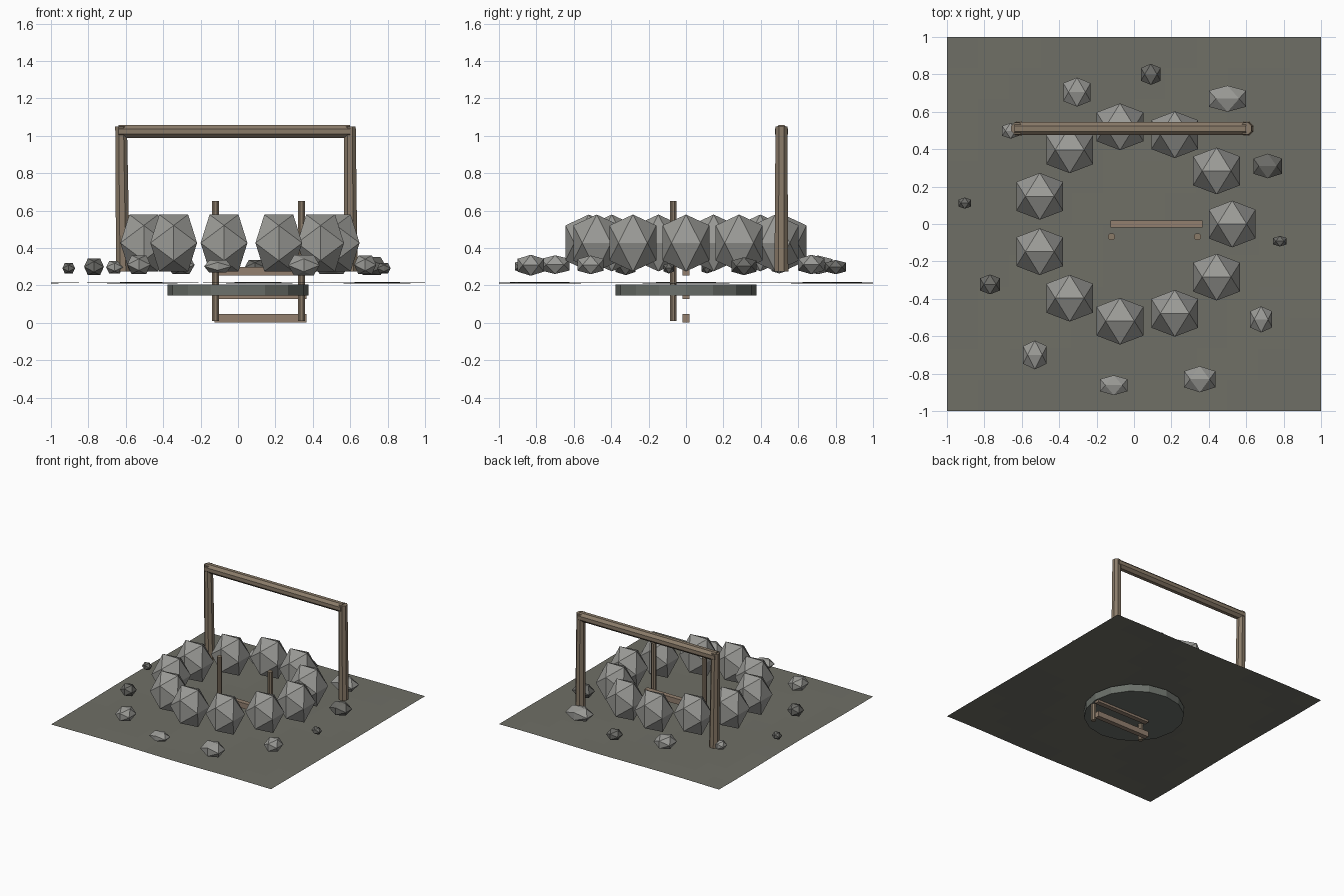
import bpy, math
from mathutils import Vector

if "Cube" in bpy.data.objects:
    bpy.data.objects.remove(bpy.data.objects["Cube"])


def mat(name, hex_colour):
    lin = [((int(hex_colour[i:i + 2], 16) / 255 + 0.055) / 1.055) ** 2.4 for i in (0, 2, 4)]
    m = bpy.data.materials.new(name)
    m.diffuse_color = (*lin, 1)
    m.use_nodes = True
    m.node_tree.nodes["Principled BSDF"].inputs["Base Color"].default_value = m.diffuse_color
    return m


GROUND = mat("ground earth", "6F6F66")
STONE = mat("pale stone", "9A9A96")
DARK = mat("dark stone", "6C6C68")
SHAFT = mat("shaft stone", "6B706A")
WOOD = mat("old timber", "8A7B69")
RUNG = mat("rung timber", "93806F")


def finish(name, m):
    ob = bpy.context.object
    ob.name = name
    ob.data.materials.append(m)
    return ob


def box(name, loc, size, m):
    bpy.ops.mesh.primitive_cube_add(size=1, location=loc)
    bpy.context.object.scale = size
    return finish(name, m)


def pole(name, a, b, r1, r2, sides, m):
    a, b = Vector(a), Vector(b)
    d = b - a
    bpy.ops.mesh.primitive_cone_add(vertices=sides, radius1=r1, radius2=r2, depth=d.length,
                                    location=(a + b) / 2)
    ob = bpy.context.object
    ob.rotation_euler = d.to_track_quat('Z', 'Y').to_euler()
    # turn the profile so that a flat side faces forward
    for v in ob.data.vertices:
        x, y = v.co.x, v.co.y
        c, s = math.cos(math.pi / sides), math.sin(math.pi / sides)
        v.co.x, v.co.y = x * c - y * s, x * s + y * c
    return finish(name, m)


# Twelve corners of an icosahedron lying edge-up, scaled so its half-size is 1
K = 2 / (1 + math.sqrt(5))
CORNERS = []
for s in (-1, 1):
    for t in (-1, 1):
        CORNERS += [(s * K, 0, t), (0, s, t * K), (s, t * K, 0)]
EDGE = 2 * K
FACES = []
for i in range(12):
    for j in range(i + 1, 12):
        for k in range(j + 1, 12):
            p, q, r = (Vector(CORNERS[n]) for n in (i, j, k))
            if all(abs((u - v).length - EDGE) < 0.01 for u, v in ((p, q), (q, r), (r, p))):
                out = (q - p).cross(r - p).dot(p) > 0
                FACES.append((i, j, k) if out else (i, k, j))


def rock(name, loc, half, m):
    me = bpy.data.meshes.new(name)
    me.from_pydata([[c * h for c, h in zip(p, half)] for p in CORNERS], [], FACES)
    me.materials.append(m)
    ob = bpy.data.objects.new(name, me)
    ob.location = loc
    bpy.context.collection.objects.link(ob)


# Gently uneven ground sheet
bpy.ops.mesh.primitive_grid_add(x_subdivisions=12, y_subdivisions=12, size=2, location=(0, 0, 0.214))
ground = finish("ground", GROUND)
for v in ground.data.vertices:
    v.co.z = 0.004 * math.sin(v.co.x * 5 + 1) * math.cos(v.co.y * 4)

# Shaft disc under the ground
bpy.ops.mesh.primitive_cylinder_add(vertices=16, radius=0.378, depth=0.06, location=(0, 0, 0.176))
finish("shaft_disc", SHAFT)

# Ring of eleven large stones
for i in range(11):
    a = math.tau * i / 11
    rock("ring_stone", (0.525 * math.cos(a), 0.525 * math.sin(a), 0.427), (0.125, 0.125, 0.152), STONE)

# Loose stones: x, y, z, half sizes, material
for x, y, z, hx, hy, hz, m in (
        (0.09, 0.80, 0.298, 0.053, 0.056, 0.038, DARK),
        (-0.305, 0.705, 0.31, 0.073, 0.078, 0.05, STONE),
        (0.5, 0.67, 0.312, 0.10, 0.07, 0.052, STONE),
        (-0.66, 0.498, 0.298, 0.045, 0.042, 0.034, STONE),
        (0.715, 0.31, 0.303, 0.077, 0.066, 0.048, DARK),
        (-0.905, 0.112, 0.292, 0.034, 0.03, 0.028, DARK),
        (0.78, -0.092, 0.292, 0.036, 0.028, 0.028, DARK),
        (-0.77, -0.323, 0.30, 0.053, 0.053, 0.045, DARK),
        (0.68, -0.51, 0.31, 0.059, 0.07, 0.05, STONE),
        (-0.53, -0.70, 0.311, 0.063, 0.077, 0.05, STONE),
        (0.352, -0.83, 0.308, 0.084, 0.07, 0.056, STONE),
        (-0.108, -0.862, 0.302, 0.073, 0.053, 0.034, STONE)):
    rock("loose_stone", (x, y, z), (hx, hy, hz), m)

# Timber gallows frame over the well
pole("left_post", (-0.615, 0.51, 0.275), (-0.625, 0.51, 1.05), 0.04, 0.034, 8, WOOD)
pole("right_post", (0.602, 0.51, 0.275), (0.598, 0.51, 1.05), 0.04, 0.034, 8, WOOD)
pole("cross_beam", (-0.64, 0.51, 1.023), (0.60, 0.51, 1.023), 0.038, 0.038, 8, WOOD)

# Ladder rails and rungs
for x in (-0.12, 0.34):
    pole("ladder_rail", (x, -0.068, 0.01), (x, -0.068, 0.652), 0.02, 0.02, 8, WOOD)
for z in (0.025, 0.15, 0.275):
    box("ladder_rung", (0.12, 0, z), (0.49, 0.04, 0.045), RUNG)
